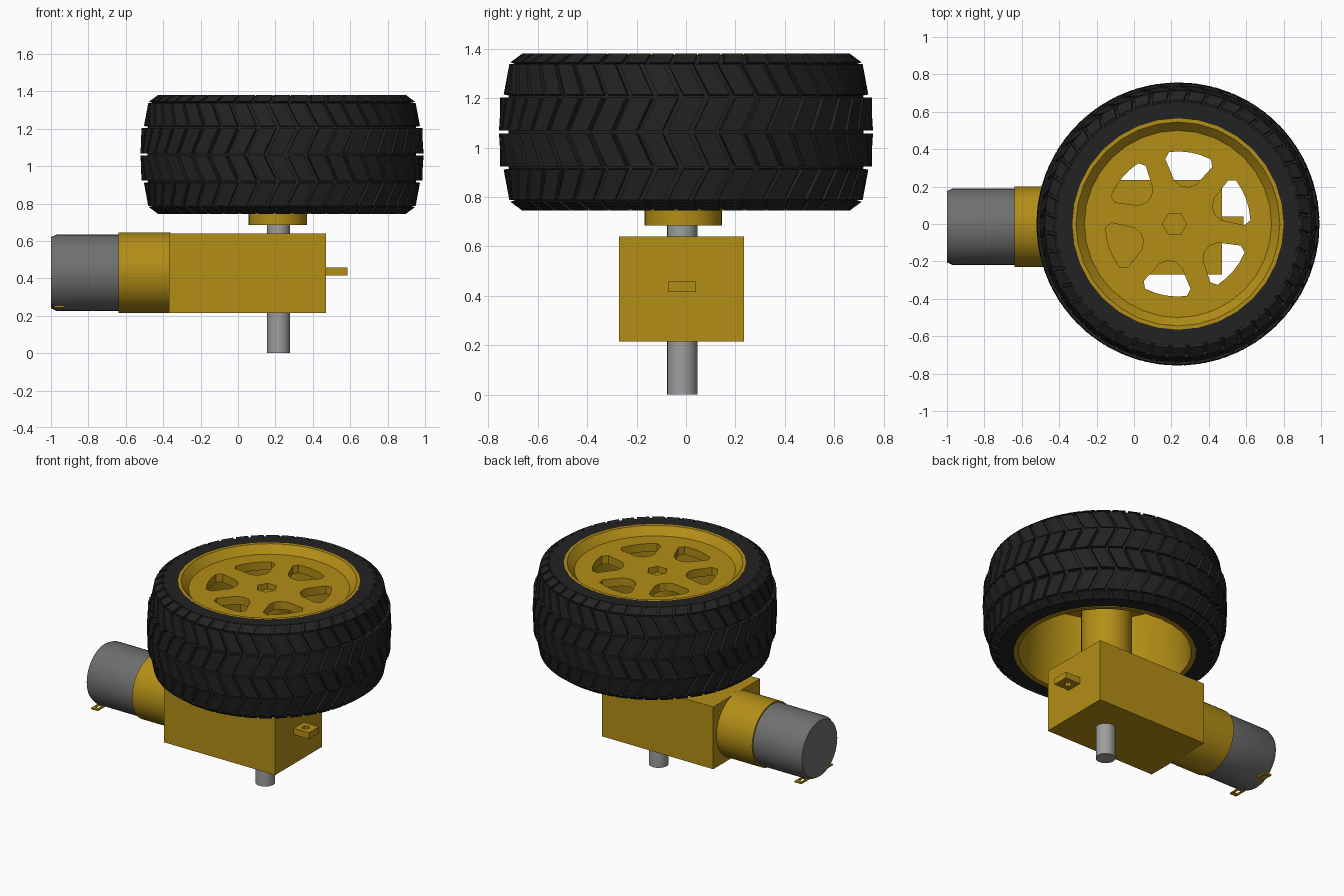
import bpy, bmesh
from math import pi, cos, sin, radians
from mathutils import Matrix, Vector

cube = bpy.data.objects.get("Cube")
if cube:
    bpy.data.objects.remove(cube, do_unlink=True)


def material(name, rgb):
    mat = bpy.data.materials.new(name)
    mat.use_nodes = True
    mat.diffuse_color = (*rgb, 1)
    bsdf = next(n for n in mat.node_tree.nodes if n.type == 'BSDF_PRINCIPLED')
    bsdf.inputs["Base Color"].default_value = (*rgb, 1)
    bsdf.inputs["Roughness"].default_value = 0.6
    return mat


YELLOW = material("yellow plastic", (0.45, 0.27, 0.008))
RUBBER = material("black rubber", (0.016, 0.016, 0.016))
STEEL = material("dark steel", (0.16, 0.16, 0.16))
AXLE = material("light steel", (0.34, 0.34, 0.34))


def link(name, mesh, mat, loc=(0, 0, 0), smooth=True):
    mesh.materials.clear()
    mesh.materials.append(mat)
    if smooth:
        mesh.shade_smooth()
        mesh.set_sharp_from_angle(angle=radians(30))
    obj = bpy.data.objects.new(name, mesh)
    obj.location = loc
    bpy.context.collection.objects.link(obj)
    return obj


def finish(name, bm, mat, loc=(0, 0, 0), smooth=True):
    bmesh.ops.recalc_face_normals(bm, faces=bm.faces)
    mesh = bpy.data.meshes.new(name)
    bm.to_mesh(mesh)
    bm.free()
    return link(name, mesh, mat, loc, smooth)


def lathe(name, profile, mat, loc, segs=32, along_x=False):
    """Turn a closed (radius, height) profile around its axis."""
    bm = bmesh.new()
    rings = [[bm.verts.new((r * cos(2 * pi * i / segs), r * sin(2 * pi * i / segs), h))
              for i in range(segs)] for r, h in profile]
    for k, ring in enumerate(rings):
        nxt = rings[(k + 1) % len(rings)]
        if profile[k][0] == 0 and profile[(k + 1) % len(rings)][0] == 0:
            continue
        for i in range(segs):
            j = (i + 1) % segs
            bm.faces.new((ring[i], ring[j], nxt[j], nxt[i]))
    bmesh.ops.remove_doubles(bm, verts=bm.verts, dist=1e-5)
    if along_x:
        bm.transform(Matrix.Rotation(pi / 2, 4, 'Y'))
    return finish(name, bm, mat, loc)


def cylinder(name, r, h0, h1, mat, loc, chamfer=0.0, along_x=False):
    profile = [(0, h0), (r - chamfer / 2, h0), (r, h0 + chamfer), (r, h1), (0, h1)]
    return lathe(name, profile, mat, loc, along_x=along_x)


def plate(name, outlines, thickness, mat, loc):
    """Flat plate from outlines; inner outlines become holes."""
    curve = bpy.data.curves.new(name, 'CURVE')
    curve.dimensions = '2D'
    curve.fill_mode = 'BOTH'
    curve.extrude = thickness / 2
    for points in outlines:
        spline = curve.splines.new('POLY')
        spline.points.add(len(points) - 1)
        for p, (x, y) in zip(spline.points, points):
            p.co = (x, y, 0, 1)
        spline.use_cyclic_u = True
    tmp = bpy.data.objects.new(name + " outline", curve)
    mesh = bpy.data.meshes.new_from_object(tmp)
    bpy.data.objects.remove(tmp)
    return link(name, mesh, mat, loc)


def polar(r, a):
    return (r * cos(a), r * sin(a))


def circle(r, n):
    return [polar(r, 2 * pi * i / n) for i in range(n)]


def rect(w, d):
    return [(-w / 2, -d / 2), (w / 2, -d / 2), (w / 2, d / 2), (-w / 2, d / 2)]


# Gearbox, motor neck and motor can
bm = bmesh.new()
bmesh.ops.create_cube(bm, size=1)
bm.transform(Matrix.Diagonal((0.84, 0.505, 0.425, 1)))
finish("gearbox", bm, YELLOW, (0.05, -0.018, 0.4275), smooth=False)
MOTOR = (0, -0.015, 0.43)
cylinder("motor_neck", 0.215, -0.64, -0.36, YELLOW, MOTOR, along_x=True)
cylinder("motor_can", 0.205, -1.0, -0.62, STEEL, MOTOR, chamfer=0.03, along_x=True)
for side, label in ((1, "left"), (-1, "right")):
    plate("terminal_" + label, [rect(0.05, 0.09), rect(0.026, 0.045)], 0.01, YELLOW,
          (-0.955, -0.015 + side * 0.125, 0.25))

# Mounting tab with a screw hole
plate("mounting_tab", [rect(0.125, 0.11), circle(0.024, 8)], 0.043, YELLOW,
      (0.5225, -0.015, 0.4365))

# Axle and wheel hub
cylinder("axle", 0.061, 0, 0.75, AXLE, (0.217, -0.015, 0))
cylinder("wheel_hub", 0.157, 0.685, 1.285, YELLOW, (0.213, -0.011, 0))

# Rim barrel, open below
WHEEL = Vector((0.235, 0, 0))
lathe("rim", [(0.565, 0.745), (0.565, 1.376), (0.545, 1.376), (0.50, 1.325),
              (0.50, 1.26), (0.535, 0.745)], YELLOW, WHEEL, segs=32)

# Wheel disc with six windows and a flat-sided axle socket
windows = []
for k in range(6):
    mid = radians(20 + 60 * k)
    outline = [polar(0.388, mid + radians(a)) for a in (-17, -8, 0, 8, 17)]
    outline += [polar(0.355, mid + radians(21)), polar(0.235, mid + radians(15)),
                polar(0.205, mid + radians(6)), polar(0.205, mid - radians(6)),
                polar(0.235, mid - radians(15)), polar(0.355, mid - radians(21))]
    windows.append(outline)
socket = [(x - 0.018, y) for x, y in circle(0.065, 6)]
plate("wheel_disc", [circle(0.51, 32), socket] + windows, 0.055, YELLOW,
      WHEEL + Vector((0, 0, 1.2975)))

# Tyre carcass
MID = 1.0625
half = [(0.56, 0.313), (0.65, 0.313), (0.695, 0.275), (0.718, 0.14)]
carcass = [(r, MID + h) for r, h in half] + [(r, MID - h) for r, h in reversed(half)]
lathe("tyre", carcass, RUBBER, WHEEL, segs=64)

# Slanted tread blocks: centre, outer and shoulder rows, mirrored about the middle
COUNT = 44
PITCH = 2 * pi / COUNT
rows = [((0.757, 0.006), (0.752, 0.14), 0.6),
        ((0.738, 0.152), (0.715, 0.275), -0.6),
        ((0.712, 0.282), (0.664, 0.3175), 0.15)]
bm = bmesh.new()
for mirror in (1, -1):
    for (r0, h0), (r1, h1), slant in rows:
        for i in range(COUNT):
            corners = []
            for r, h, shift in ((r0, h0, -slant / 2), (r1, h1, slant / 2)):
                for side in (-0.4, 0.4):
                    a = (i + shift + side) * PITCH
                    for rad, z in ((r - 0.06, h * 0.93), (r, h)):
                        corners.append(bm.verts.new((*polar(rad, a), MID + mirror * z)))
            a, b, c, d, e, f, g, h = corners
            for quad in ((b, d, h, f), (a, b, f, e), (c, d, h, g),
                         (a, b, d, c), (e, f, h, g), (a, c, g, e)):
                bm.faces.new(quad)
finish("tyre_tread", bm, RUBBER, WHEEL, smooth=False)
